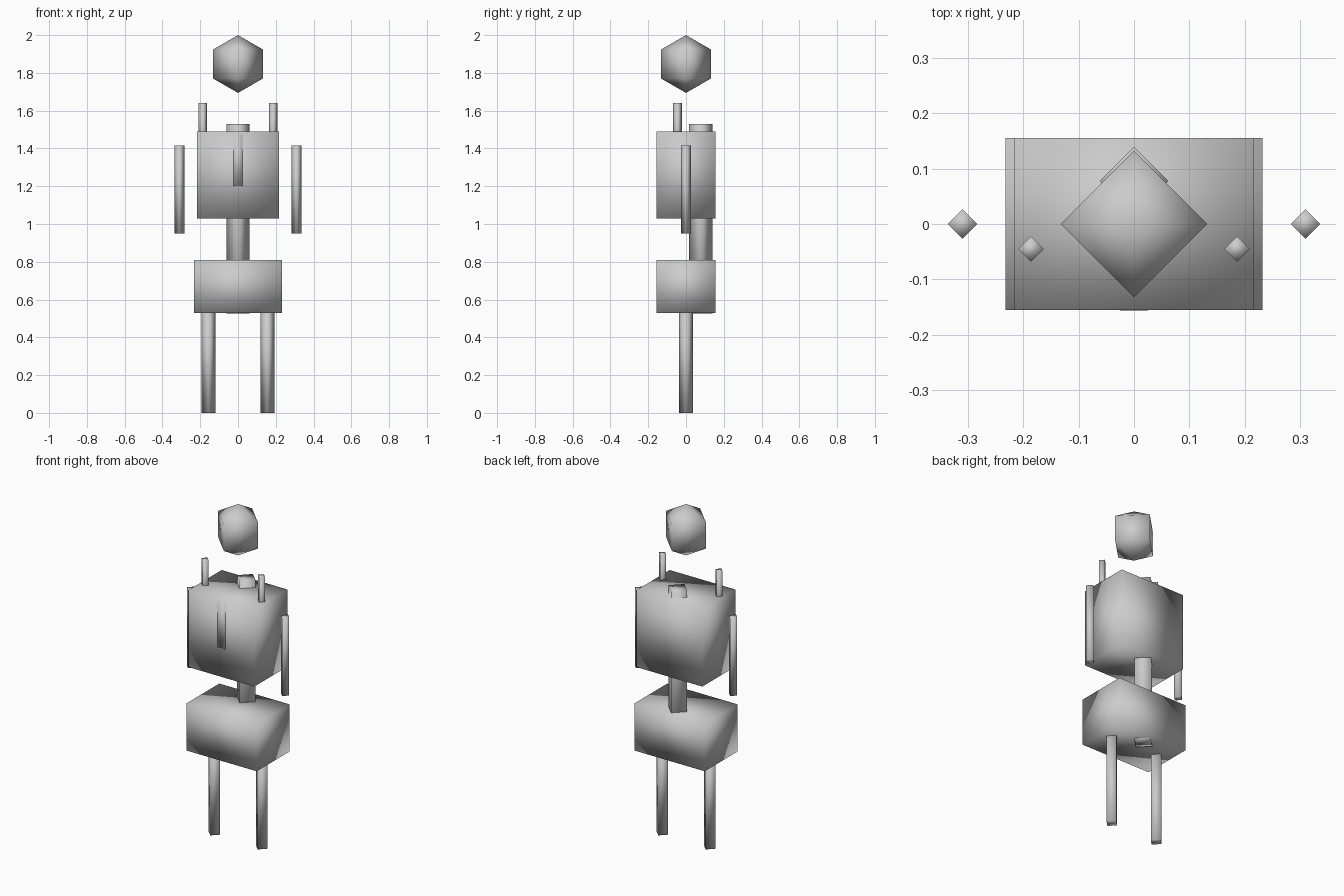
import bpy

cube = bpy.data.objects.get("Cube")
if cube:
    bpy.data.objects.remove(cube, do_unlink=True)

grey = bpy.data.materials.new("plain_grey")
grey.use_nodes = True
GREY = (0.6, 0.6, 0.6, 1)
grey.diffuse_color = GREY
grey.node_tree.nodes["Principled BSDF"].inputs["Base Color"].default_value = GREY


def finish(name):
    """Name the new part, colour it and shade it fully smooth."""
    part = bpy.context.object
    part.name = name
    part.data.materials.append(grey)
    bpy.ops.object.transform_apply(location=False, rotation=False, scale=True)
    bpy.ops.object.shade_smooth()
    return part


def block(name, size, y, bottom, top):
    bpy.ops.mesh.primitive_cube_add(size=1, location=(0, y, (bottom + top) / 2))
    bpy.context.object.scale = (size[0], size[1], top - bottom)
    return finish(name)


def post(name, radius, x, y, bottom, top):
    """Four-sided post with its edges on the x and y axes."""
    bpy.ops.mesh.primitive_cylinder_add(
        vertices=4, radius=radius, depth=top - bottom,
        location=(x, y, (bottom + top) / 2))
    return finish(name)


# Body blocks
block("pelvis", (0.464, 0.31), 0, 0.53, 0.81)
block("torso", (0.432, 0.31), 0, 1.03, 1.49)
block("chest_strip", (0.05, 0.05), -0.131, 1.2, 1.475)

# Spine running through both blocks
post("spine", 0.062, 0, 0.078, 0.525, 1.53)

# Paired limbs and shoulder posts
for side, s in (("left", 1), ("right", -1)):
    post(side + "_leg", 0.038, s * 0.156, 0, 0, 0.56)
    post(side + "_arm", 0.027, s * 0.31, 0, 0.95, 1.415)
    post(side + "_shoulder_post", 0.023, s * 0.186, -0.045, 1.35, 1.64)

# Faceted head
bpy.ops.mesh.primitive_uv_sphere_add(
    segments=4, ring_count=3, radius=0.153, location=(0, 0, 1.847))
finish("head")
